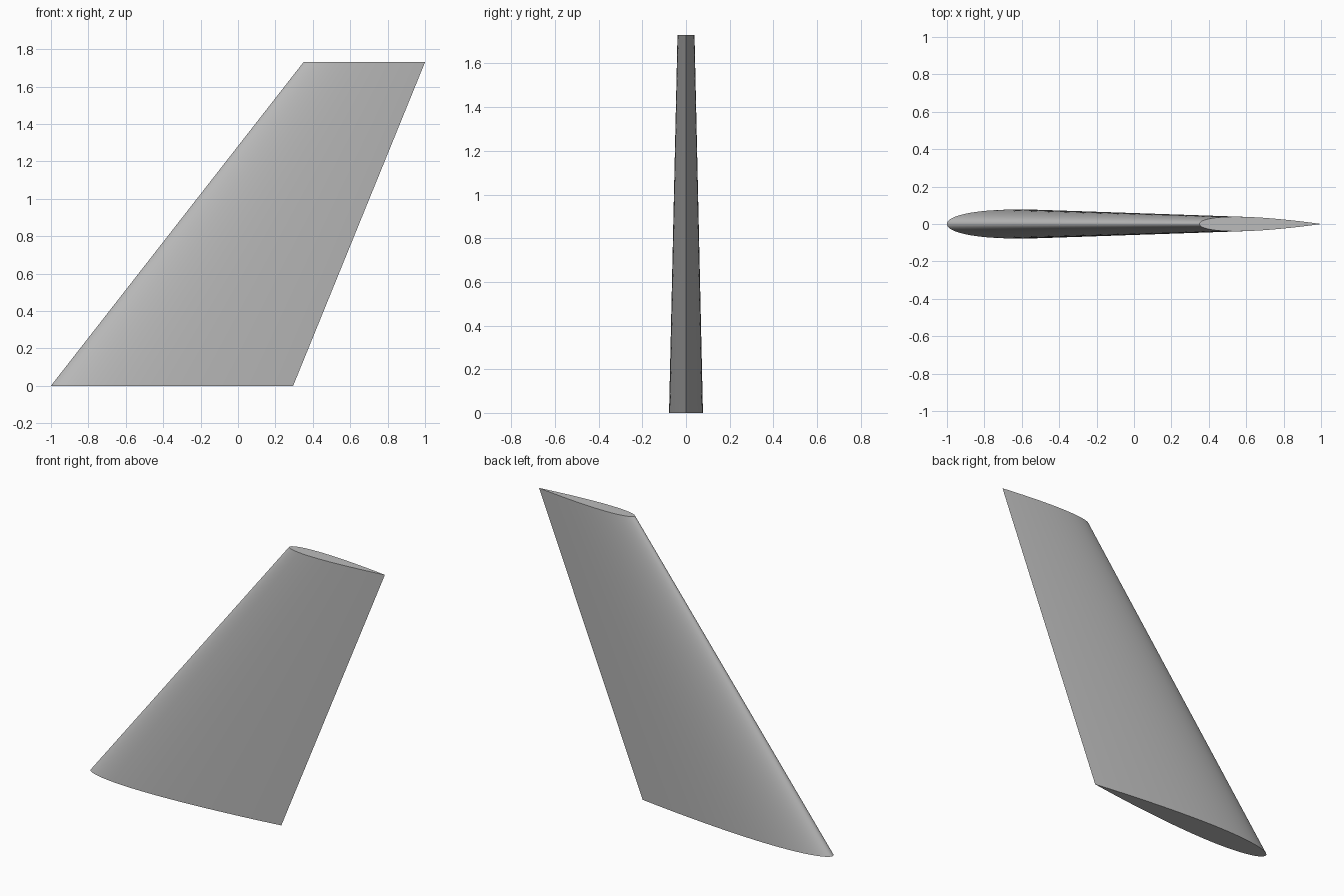
import bpy, bmesh, math

cube = bpy.data.objects.get("Cube")
if cube:
    bpy.data.objects.remove(cube, do_unlink=True)

STEPS = 40          # stations from nose to tail on each side
THICKNESS = 0.12    # thickness as a share of the chord
HEIGHT = 1.73


def half_thickness(t):
    """Symmetric aerofoil with a closed, sharp trailing edge."""
    return 5 * THICKNESS * (0.2969 * math.sqrt(t) - 0.126 * t - 0.3516 * t**2
                            + 0.2843 * t**3 - 0.1036 * t**4)


def section(bm, nose_x, tail_x, z):
    """One closed aerofoil ring, from the tail round the nose and back."""
    chord = tail_x - nose_x
    ring = []
    for i in range(2 * STEPS):
        a = math.pi * i / STEPS
        t = (1 + math.cos(a)) / 2
        side = 1 if i < STEPS else -1
        y = 0 if i == 0 else side * half_thickness(t) * chord
        ring.append(bm.verts.new((nose_x + t * chord, y, z)))
    return ring


# Flat grey paint
grey = bpy.data.materials.new("light_grey")
grey.use_nodes = True
colour = (0.5, 0.5, 0.5, 1)
grey.diffuse_color = colour
grey.node_tree.nodes["Principled BSDF"].inputs["Base Color"].default_value = colour

# Swept, tapered fin lofted between root and tip
bm = bmesh.new()
root = section(bm, -1.0, 0.295, 0)
tip = section(bm, 0.35, 1.0, HEIGHT)
for i in range(len(root)):
    j = (i + 1) % len(root)
    bm.faces.new((root[i], root[j], tip[j], tip[i]))
bm.faces.new(root)
bm.faces.new(tip)
bmesh.ops.recalc_face_normals(bm, faces=bm.faces)

mesh = bpy.data.meshes.new("tail_fin")
bm.to_mesh(mesh)
bm.free()
mesh.materials.append(grey)
fin = bpy.data.objects.new("tail_fin", mesh)
bpy.context.collection.objects.link(fin)

# Smooth skin, crisp caps and trailing edge
bpy.ops.object.select_all(action='DESELECT')
fin.select_set(True)
bpy.context.view_layer.objects.active = fin
bpy.ops.object.shade_smooth_by_angle(angle=math.radians(40))
